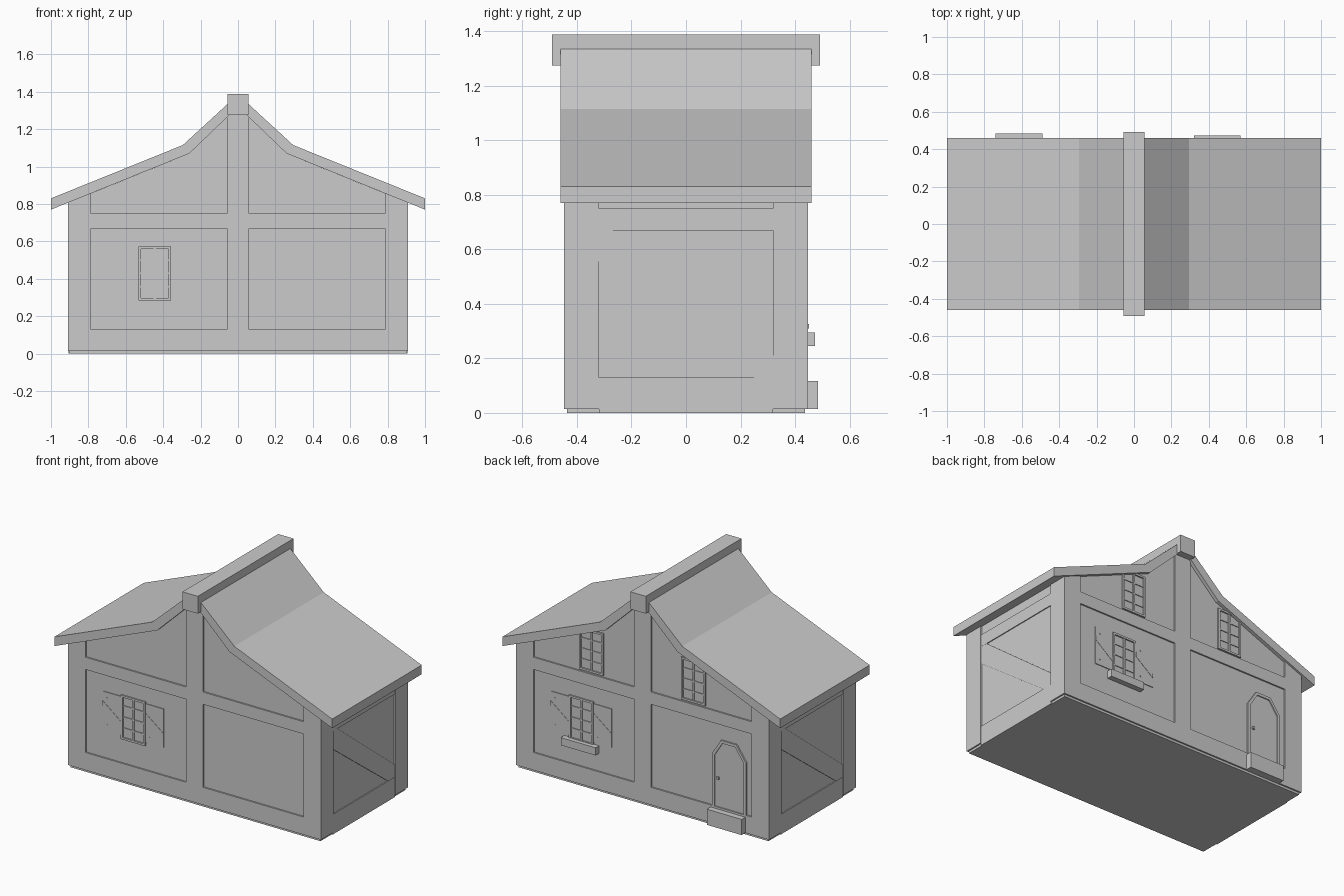
import bpy, bmesh
from math import pi
from mathutils import Matrix

if "Cube" in bpy.data.objects:
    bpy.data.objects.remove(bpy.data.objects["Cube"])

HALF_TURN = Matrix.Rotation(pi, 4, 'Z')
WX, WY = 0.91, 0.447      # outer timber faces
CX, CY = 0.90, 0.437      # recessed wall panels


def prism(name, pts, a, b, axis='Y', turn=False):
    """Extrude an outline (x,z along Y, or y,z along X) from a to b."""
    bm = bmesh.new()
    co = (lambda p, d: (p[0], d, p[1])) if axis == 'Y' else (lambda p, d: (d, p[0], p[1]))
    lo = [bm.verts.new(co(p, a)) for p in pts]
    hi = [bm.verts.new(co(p, b)) for p in pts]
    bm.faces.new(lo)
    bm.faces.new(hi[::-1])
    n = len(pts)
    for i in range(n):
        j = (i + 1) % n
        bm.faces.new((lo[i], hi[i], hi[j], lo[j]))
    if turn:
        bm.transform(HALF_TURN)
    bmesh.ops.recalc_face_normals(bm, faces=bm.faces)
    me = bpy.data.meshes.new(name)
    bm.to_mesh(me)
    bm.free()
    ob = bpy.data.objects.new(name, me)
    bpy.context.collection.objects.link(ob)
    return ob


def rect(x0, x1, z0, z1):
    return [(x0, z0), (x1, z0), (x1, z1), (x0, z1)]


def front(name, pts, depth, turn):
    """Shallow piece standing out from the front (or turned to the back) wall."""
    return prism(name, pts, -CY - depth, -CY + 0.005, 'Y', turn)


def under(x):
    return 0.77 + (1 - x) * 0.405


def window(cx, z0, z1, turn):
    w = 0.087
    t = 0.013
    for x in (cx - w, cx + w - t):
        front("window_jamb", rect(x, x + t, z0, z1), 0.009, turn)
    for z in (z0, z1 - t):
        front("window_rail", rect(cx - w + t, cx + w - t, z, z + t), 0.009, turn)
    front("window_mullion", rect(cx - 0.006, cx + 0.006, z0 + t, z1 - t), 0.007, turn)
    for i in (1, 2, 3):
        z = z0 + (z1 - z0) * i / 4
        front("window_bar", rect(cx - w + t, cx + w - t, z - 0.004, z + 0.004), 0.005, turn)


def shutters(cx, turn):
    for x0 in (cx - 0.22, cx + 0.09):
        x1 = x0 + 0.13
        front("shutter", rect(x0, x1, 0.31, 0.56), 0.005, turn)
        front("shutter_brace", [(x0, 0.47), (x0, 0.50), (x1, 0.40), (x1, 0.37)], 0.007, turn)
        for z in (0.345, 0.52):
            front("shutter_nail", rect(x0 + 0.03, x0 + 0.036, z, z + 0.006), 0.008, turn)


# recessed wall core with the gable outline
half = [(CX, 0), (CX, 0.81), (0.26, 1.07), (0.055, 1.28)]
prism("wall_core", half + [(-x, z) for x, z in half[::-1]], -CY, CY)

# roof slopes with a kink, and ridge beam
for s in (-1, 1):
    slope = [(1, 0.77), (1, 0.83), (0.295, 1.115), (0.05, 1.34), (0.05, 1.272), (0.26, 1.07)]
    prism("roof_slope", [(s * x, z) for x, z in slope], -0.46, 0.46)
prism("ridge_beam", rect(-0.055, 0.055, 1.275, 1.388), -0.492, 0.492)

# timber frame, repeated on both halves by a half turn
for turn in (False, True):
    for s in (-1, 1):
        post = [(0.785, 0.015), (WX, 0.015), (WX, under(WX) + 0.01), (0.785, under(0.785) + 0.01)]
        prism("corner_post", [(s * x, z) for x, z in post], -WY, -0.32, 'Y', turn)
        for z0, z1 in ((0.015, 0.13), (0.67, 0.75)):
            x0, x1 = sorted((s * 0.06, s * 0.785))
            front("front_beam", rect(x0, x1, z0, z1), WY - CY, turn)
    front("centre_post", rect(-0.06, 0.06, 0.015, 1.28), WY - CY, turn)
    for z0, z1 in ((0.0, 0.13), (0.67, 0.75)):
        prism("side_beam", rect(-0.32, 0.32, z0, z1), CX - 0.005, CX + 0.006, 'X', turn)
    brace = [(-0.32, 0.67), (-0.32, 0.556), (0.25, 0.13), (0.32, 0.13), (0.32, 0.21), (-0.27, 0.67)]
    prism("side_brace", brace, CX - 0.005, CX + 0.005, 'X', turn)
    # shuttered ground-floor window
    window(-0.445, 0.285, 0.572, turn)
    shutters(-0.445, turn)

# back: upper windows and flower box (front coordinates, turned)
for cx in (-0.372, 0.362):
    window(cx, 0.76, 1.035, True)
prism("flower_box", rect(-0.57, -0.32, 0.245, 0.295), -0.473, -CY, 'Y', True)

# back: door with angular arch, knob and step
outer = [(0.5, 0.1), (0.5, 0.47), (0.565, 0.57), (0.675, 0.57), (0.745, 0.47), (0.745, 0.1)]
inner = [(0.518, 0.1), (0.518, 0.464), (0.574, 0.552), (0.666, 0.552), (0.727, 0.464), (0.727, 0.1)]
front("door_leaf", inner, 0.003, True)
for i in range(5):
    front("door_frame", [outer[i], outer[i + 1], inner[i + 1], inner[i]], 0.01, True)
prism("door_knob", rect(0.535, 0.551, 0.31, 0.326), -CY - 0.014, -CY, 'Y', True)
prism("door_step", rect(0.49, 0.74, 0.015, 0.117), -0.485, -CY, 'Y', True)
